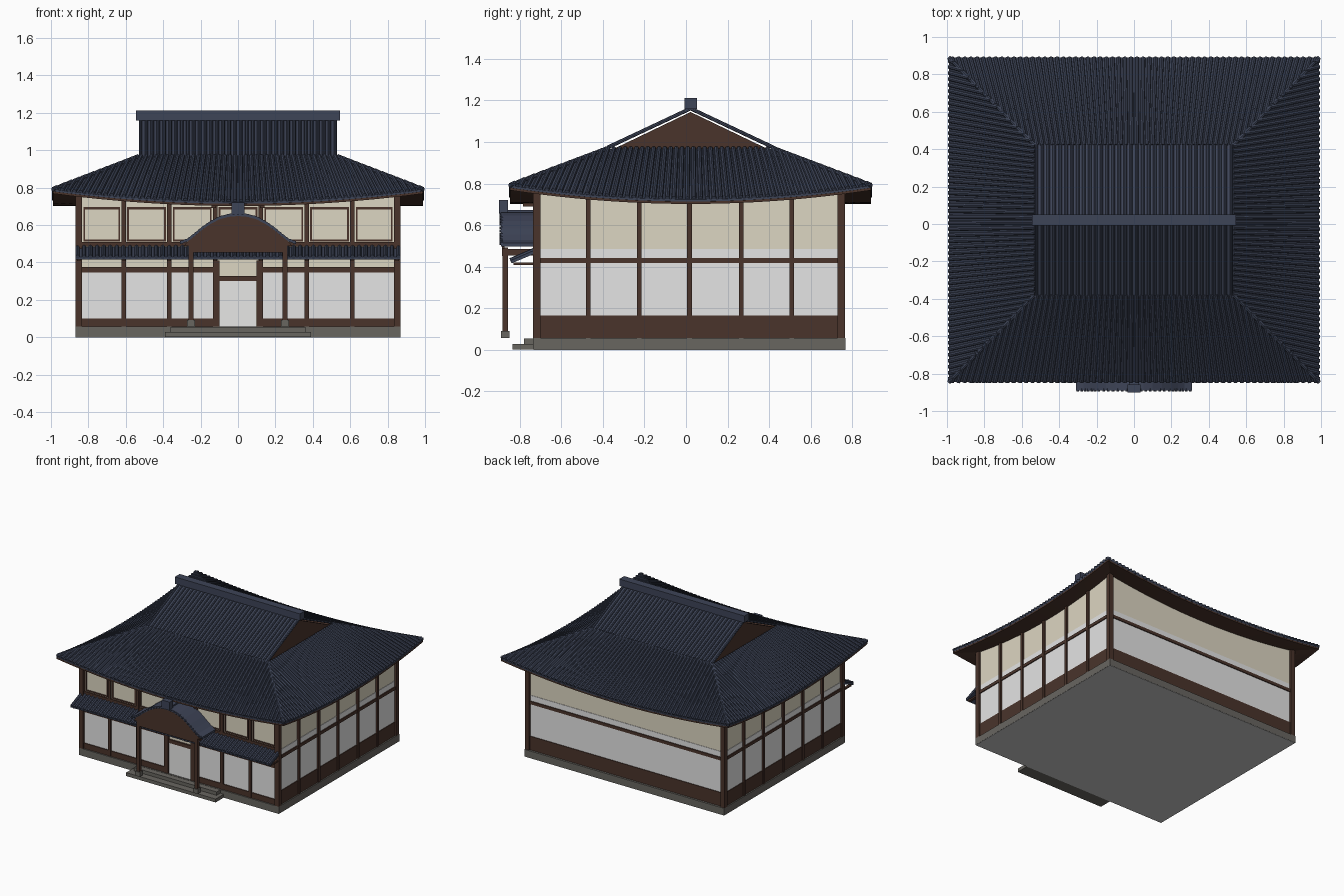
import bpy, bmesh, math
from mathutils import Vector

if "Cube" in bpy.data.objects:
    bpy.data.objects.remove(bpy.data.objects["Cube"])


def material(name, rgb):
    m = bpy.data.materials.new(name)
    m.diffuse_color = (*rgb, 1)
    m.use_nodes = True
    m.node_tree.nodes["Principled BSDF"].inputs["Base Color"].default_value = m.diffuse_color
    return m


TILE = material("slate tile", (0.046, 0.057, 0.094))
RIDGE = material("ridge slate", (0.048, 0.058, 0.096))
WOOD = material("dark timber", (0.068, 0.034, 0.024))
CREAM = material("cream plaster", (0.72, 0.67, 0.54))
PAPER = material("white panel", (0.78, 0.78, 0.78))
DOOR = material("door paper", (0.84, 0.84, 0.83))
STONE = material("grey stone", (0.14, 0.133, 0.118))
BASE = material("pale underside", (0.58, 0.58, 0.58))


def finish(name, bm, mat):
    bmesh.ops.recalc_face_normals(bm, faces=bm.faces)
    me = bpy.data.meshes.new(name)
    bm.to_mesh(me)
    bm.free()
    me.materials.append(mat)
    ob = bpy.data.objects.new(name, me)
    bpy.context.collection.objects.link(ob)
    return ob


def boxes(name, mat, items):
    """Boxes given as (x0, x1, y0, y1, z0, z1)."""
    bm = bmesh.new()
    for x0, x1, y0, y1, z0, z1 in items:
        vs = bmesh.ops.create_cube(bm, size=1)["verts"]
        for v in vs:
            v.co = Vector(((x0 + x1) / 2 + v.co.x * (x1 - x0),
                           (y0 + y1) / 2 + v.co.y * (y1 - y0),
                           (z0 + z1) / 2 + v.co.z * (z1 - z0)))
    return finish(name, bm, mat)


def tubes(name, mat, segs, r, n=8):
    """Round tile ribs running between pairs of points."""
    bm = bmesh.new()
    for a, b in segs:
        d = (b - a).normalized()
        side = d.cross(Vector((0, 0, 1))).normalized()
        up = side.cross(d)
        rings = [[bm.verts.new(p + r * (math.cos(t) * side + math.sin(t) * up))
                  for t in (2 * math.pi * k / n for k in range(n))] for p in (a, b)]
        for k in range(n):
            j = (k + 1) % n
            bm.faces.new((rings[0][k], rings[0][j], rings[1][j], rings[1][k]))
        bm.faces.new(rings[0])
        bm.faces.new(rings[1])
    return finish(name, bm, mat)


def prism(name, mat, prof, axis, a, b):
    """Extrude a 2D profile (horizontal, z) along x or y."""
    bm = bmesh.new()
    put = lambda p, t: (t, p[0], p[1]) if axis == "x" else (p[0], t, p[1])
    f = bm.faces.new([bm.verts.new(put(p, a)) for p in prof])
    ext = bmesh.ops.extrude_face_region(bm, geom=[f])["geom"]
    for v in ext:
        if isinstance(v, bmesh.types.BMVert):
            v.co[0 if axis == "x" else 1] = b
    return finish(name, bm, mat)


# Stone plinth with pale underside, and entrance steps
X, Y0, Y1 = 0.87, -0.735, 0.768
boxes("plinth", STONE, [(-X, X, Y0, Y1, 0.002, 0.057)])
boxes("plinth_underside", BASE, [(-X + 0.001, X - 0.001, Y0 + 0.001, Y1 - 0.001, 0, 0.003)])
boxes("steps", STONE, [(-0.39, 0.39, -0.835, Y0, 0.001, 0.028),
                       (-0.36, 0.36, -0.78, Y0, 0.028, 0.055)])

# Plaster walls with white panels and a timber skirting
WX, W0, W1 = 0.852, -0.715, 0.744
boxes("walls", CREAM, [(-WX, WX, W0, W1, 0.057, 0.775)])
e = 0.003
boxes("side_and_back_panels", PAPER, [(-WX - e, WX + e, W0 + 0.01, W1 + e, 0.16, 0.485)])
boxes("front_panels", PAPER, [(s * 0.485 - 0.365, s * 0.485 + 0.365, W0 - e, W0 + 0.01, 0.10, 0.345)
                              for s in (-1, 1)])
boxes("side_and_back_timber", WOOD, [
    (-WX - 0.008, WX + 0.008, W0 + 0.01, W1 + 0.008, 0.057, 0.165),
    (-WX - 0.010, WX + 0.010, W0 + 0.01, W1 + 0.010, 0.418, 0.442)])

# Timber posts: corners, sides, front
posts = [(sx * 0.852 - 0.018, sx * 0.852 + 0.018, y - 0.018, y + 0.018, 0.057, 0.785)
         for sx in (-1, 1) for y in (-0.717, 0.746)]
posts += [(sx * 0.856 - 0.011, sx * 0.856 + 0.011, y - 0.011, y + 0.011, 0.057, 0.76)
          for sx in (-1, 1) for y in (-0.47, -0.225, 0.017, 0.265, 0.508)]
front_x = (-0.612, -0.367, -0.122, 0.122, 0.367, 0.612)
posts += [(x - 0.012, x + 0.012, W0 - 0.014, W0 + 0.01, 0.057, 0.76) for x in front_x]
boxes("posts", WOOD, posts)

# Front beams and skirting, broken by the doorway
boxes("front_beams", WOOD, [
    (s * 0.485 - 0.365, s * 0.485 + 0.365, W0 - 0.01, W0 + 0.01, z0, z1)
    for s in (-1, 1) for z0, z1 in ((0.057, 0.10), (0.345, 0.376))] + [
    (-0.12, 0.12, W0 - 0.012, W0 + 0.01, 0.30, 0.328),
    (-WX, WX, W0 - 0.012, W0 + 0.01, 0.485, 0.508)])
boxes("door", DOOR, [(-0.10, 0.095, W0 - 0.006, W0 + 0.01, 0.057, 0.30)])
boxes("door_frame", WOOD, [(s * 0.108 - 0.01, s * 0.108 + 0.01, W0 - 0.016, W0, 0.057, 0.41)
                           for s in (-1, 1)])

# Upper window frames
frames = []
edges = (-0.845,) + front_x + (0.845,)
for a, b in zip(edges, edges[1:]):
    a, b, t = a + 0.019, b - 0.019, 0.009
    for x0, x1, z0, z1 in ((a, b, 0.513, 0.513 + t), (a, b, 0.684, 0.684 + t + 0.003),
                           (a, a + t, 0.513, 0.695), (b - t, b, 0.513, 0.695)):
        frames.append((x0, x1, W0 - 0.006, W0, z0, z1))
boxes("window_frames", WOOD, frames)

# Hipped lower roof with eaves rising to the corners
CY, EX, EY, IX, IY, TOP = 0.022, 0.99, 0.868, 0.53, 0.40, 0.965
sides = [((-1, -1), (1, -1)), ((1, -1), (1, 1)), ((1, 1), (-1, 1)), ((-1, 1), (-1, -1))]


def roof_point(side, u, v, drop=0.0, flat=False):
    (ax, ay), (bx, by) = side
    px, py = ax + (bx - ax) * u, ay + (by - ay) * u
    ez = 0.724 + 0.066 * (2 * u - 1) ** 2
    p = Vector((px * EX, CY + py * EY, ez)).lerp(Vector((px * IX, CY + py * IY, TOP)), v)
    p.z = (ez if flat else p.z) - drop
    return p


def roof_shell(name, mat, upper, lower, vmax, flat):
    """Closed-edge shell; the lower skin can run level from the eave inwards."""
    bm = bmesh.new()
    N, M = 24, 4
    for s in sides:
        skins = []
        for d, fl in ((upper, False), (lower, flat)):
            g = [[bm.verts.new(roof_point(s, i / N, vmax * j / M, d, fl)) for j in range(M + 1)]
                 for i in range(N + 1)]
            skins.append(g)
            for i in range(N):
                for j in range(M):
                    bm.faces.new((g[i][j], g[i + 1][j], g[i + 1][j + 1], g[i][j + 1]))
        a, b = skins
        for i in range(N):
            bm.faces.new((a[i][0], a[i + 1][0], b[i + 1][0], b[i][0]))
    bmesh.ops.remove_doubles(bm, verts=bm.verts, dist=1e-5)
    return finish(name, bm, mat)


roof_shell("roof_bed", TILE, 0.0, 0.010, 1, False)
roof_shell("eave_soffit", WOOD, 0.0105, 0.022, 0.36, True)

# Tile ribs run nearly straight up each slope and stop at the hips
ribs = []
lift = Vector((0, 0, 0.004))
for k, s in enumerate(sides):
    n, E, I = (60, EX, IX) if k % 2 == 0 else (54, EY, IY)
    for i in range(n):
        c = (2 * i + 1) / n - 1
        vm = min(1, E * (1 - abs(c)) / max(1e-3, E - I - 0.15 * abs(c) * E))
        pts = []
        for j in range(5):
            v = vm * j / 4
            u = c * E * (1 - 0.15 * v) / (E + (I - E) * v)
            pts.append(roof_point(s, (u + 1) / 2, v) + lift)
        ribs += list(zip(pts, pts[1:]))
ribs += [(roof_point(s, 0, 0), roof_point(s, 0, 1)) for s in sides]
tubes("roof_tiles", TILE, ribs, 0.0115)

# Gabled upper roof over recessed timber gables
PK = 1.160
prism("upper_roof_bed", TILE, [(CY - 0.41, 0.966), (CY, PK), (CY + 0.41, 0.966), (CY + 0.41, 0.961),
                               (CY, PK - 0.005), (CY - 0.41, 0.961)], "x", -IX, IX)
n = 34
tubes("upper_roof_tiles", TILE, [
    (Vector((x, CY + s * 0.40, 0.973)), Vector((x, CY, PK + 0.001)))
    for s in (-1, 1) for x in (-IX + 0.009 + (2 * IX - 0.018) * i / (n - 1) for i in range(n))], 0.009)
for nm, s in (("left_gable", -1), ("right_gable", 1)):
    prism(nm, WOOD, [(CY - 0.39, 0.957), (CY + 0.39, 0.957), (CY, 1.144)],
          "x", s * 0.50, s * 0.52)
boxes("attic_floor", WOOD, [(-IX, IX, CY - IY, CY + IY, 0.945, 0.958)])
boxes("main_ridge", RIDGE, [(-0.545, 0.545, CY - 0.03, CY + 0.03, 1.158, 1.212)])

# Pent roof along the front
pent = [(-0.84, 0.428), (-0.715, 0.482), (-0.715, 0.468), (-0.84, 0.416)]
prism("pent_roof_bed", TILE, pent, "x", -X, X)
n = 50
tubes("pent_roof_tiles", TILE, [
    (Vector((x, -0.845, 0.43)), Vector((x, -0.715, 0.486)))
    for x in (-X + 0.012 + (2 * X - 0.024) * i / (n - 1) for i in range(n))], 0.0115)
boxes("pent_roof_brackets", WOOD, [(x - 0.01, x + 0.01, -0.83, W0, 0.408, 0.42)
                                   for x in (-0.852,) + front_x + (0.852,)])

# Entrance porch: footings, posts, beam, bell-shaped gable and roof
boxes("porch_footings", STONE, [(s * 0.252 - 0.021, s * 0.252 + 0.021, -0.89, -0.85, 0.057, 0.092)
                                for s in (-1, 1)])
boxes("porch_posts", WOOD, [(s * 0.252 - 0.013, s * 0.252 + 0.013, -0.883, -0.857, 0.09, 0.49)
                            for s in (-1, 1)])
boxes("porch_beam", WOOD, [(-0.265, 0.265, -0.885, -0.855, 0.452, 0.492)]
      + [(s * 0.252 - 0.01, s * 0.252 + 0.01, -0.86, W0, 0.455, 0.485) for s in (-1, 1)])
half = [(0.31, 0.497), (0.27, 0.512), (0.235, 0.538), (0.20, 0.568), (0.15, 0.604),
        (0.10, 0.63), (0.05, 0.644)]
arch = [(-x, z) for x, z in half] + [(0, 0.648)] + half[::-1]
prism("porch_gable", WOOD, [(-0.29, 0.488)] + arch[1:-1] + [(0.29, 0.488)], "y", -0.886, -0.872)
prism("porch_roof", RIDGE, arch + [(x, z + 0.016) for x, z in arch[::-1]], "y", -0.89, W0 + 0.005)

# Small round tile ends along the porch roof edge
rolls = []
for (x0, z0), (x1, z1) in zip(arch, arch[1:]):
    for t in (0.25, 0.75):
        x, z = x0 + (x1 - x0) * t, z0 + (z1 - z0) * t + 0.010
        rolls.append((Vector((x, -0.896, z)), Vector((x, -0.88, z))))
tubes("porch_tile_ends", TILE, rolls, 0.007)
boxes("porch_ridge", RIDGE, [(-0.035, 0.035, -0.90, -0.857, 0.655, 0.72),
                             (-0.025, 0.025, -0.86, W0, 0.655, 0.672)])
boxes("porch_top_bracket", WOOD, [(s * 0.13 - 0.012, s * 0.13 + 0.012, -0.785, W0, 0.69, 0.712)
                                  for s in (-1, 1)])
